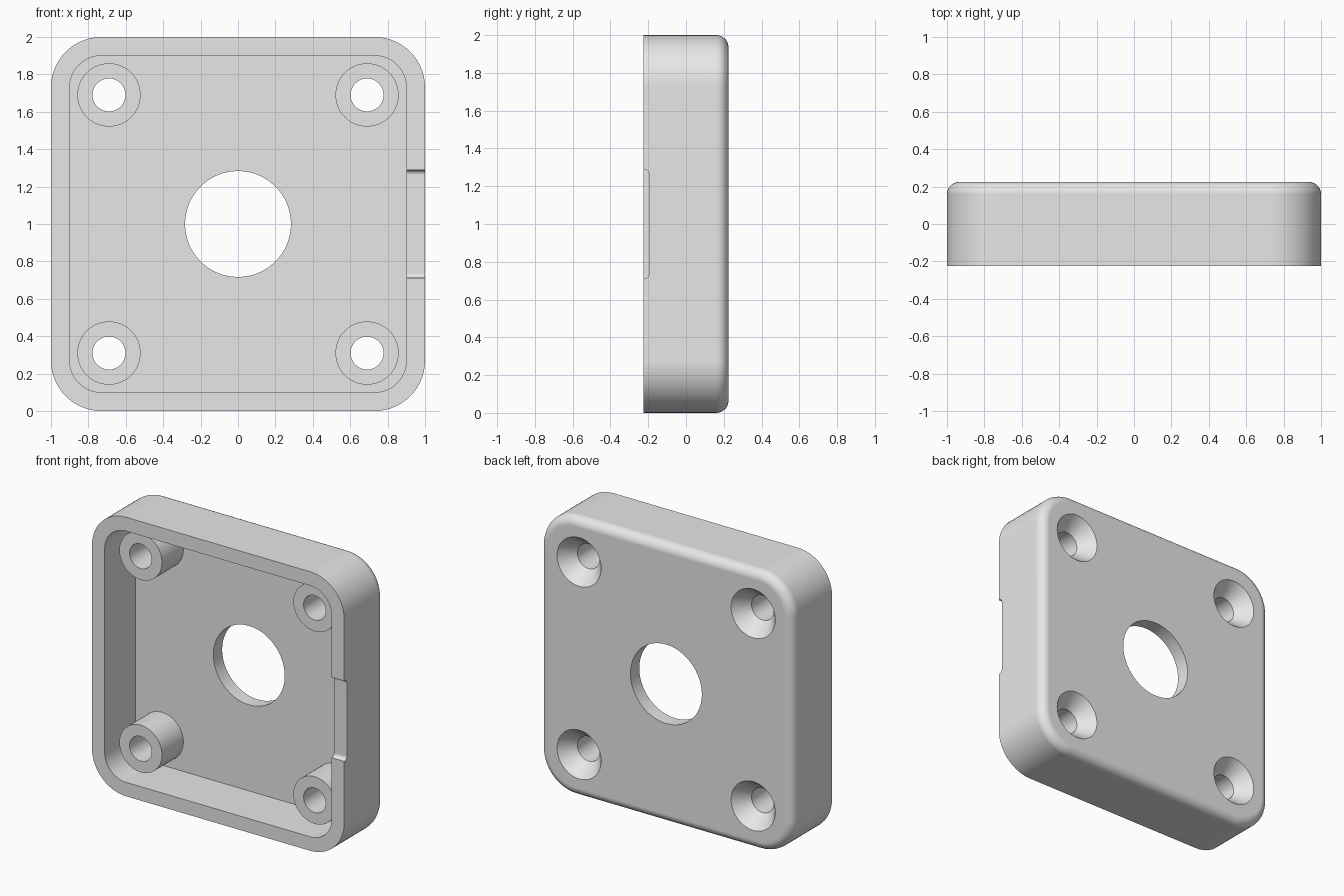
import bpy
import bmesh
from math import cos, sin, pi, radians
from mathutils import Vector

if "Cube" in bpy.data.objects:
    bpy.data.objects.remove(bpy.data.objects["Cube"])

FRONT, BACK, FLOOR = -0.225, 0.225, 0.125
MID = 1.0          # height of the centre
SCREW = 0.69       # screw offset from the centre

grey = bpy.data.materials.new("grey plastic")
grey.use_nodes = True
grey.diffuse_color = (0.8, 0.8, 0.8, 1)
grey.node_tree.nodes["Principled BSDF"].inputs["Base Color"].default_value = (0.8, 0.8, 0.8, 1)


def rounded(hu, hv, r, steps=14):
    """Outline of a rounded rectangle as (u, v) pairs."""
    pts = []
    for k, (su, sv) in enumerate([(1, 1), (-1, 1), (-1, -1), (1, -1)]):
        for i in range(steps + 1):
            a = (k + i / steps) * pi / 2
            pts.append((su * (hu - r) + r * cos(a), sv * (hv - r) + r * sin(a)))
    return pts


def circle(r, n=64):
    return [(r * cos(2 * pi * i / n), r * sin(2 * pi * i / n)) for i in range(n)]


def at_y(outline, y, x=0, z=MID):
    return [Vector((x + u, y, z + v)) for u, v in outline]


def loft(name, rings):
    """Closed solid skinned through rings of equal length."""
    bm = bmesh.new()
    loops = [[bm.verts.new(p) for p in ring] for ring in rings]
    for a, b in zip(loops, loops[1:]):
        for i in range(len(a)):
            j = (i + 1) % len(a)
            bm.faces.new((a[i], a[j], b[j], b[i]))
    bm.faces.new(loops[0])
    bm.faces.new(loops[-1])
    bmesh.ops.recalc_face_normals(bm, faces=bm.faces)
    mesh = bpy.data.meshes.new(name)
    bm.to_mesh(mesh)
    bm.free()
    mesh.materials.append(grey)
    obj = bpy.data.objects.new(name, mesh)
    bpy.context.collection.objects.link(obj)
    return obj


def combine(target, tool, operation):
    """Apply a boolean and discard the tool."""
    tool.hide_render = True
    mod = target.modifiers.new(operation, 'BOOLEAN')
    mod.operation, mod.object, mod.solver = operation, tool, 'EXACT'
    bpy.context.view_layer.objects.active = target
    bpy.ops.object.modifier_apply(modifier=mod.name)
    bpy.data.objects.remove(tool)


# Hollow shell: cavity, rim, outer wall, rounded back edge
inner = rounded(0.9, 0.9, 0.17)
rings = [at_y(inner, FLOOR), at_y(inner, FRONT), at_y(rounded(1, 1, 0.27), FRONT)]
fillet = 0.065
for i in range(9):
    a = i / 8 * pi / 2
    d = fillet * (1 - cos(a))
    rings.append(at_y(rounded(1 - d, 1 - d, 0.27 - d), BACK - fillet + fillet * sin(a)))
cover = loft("cover_shell", rings)

# Screw posts with countersunk bores
for sx in (-1, 1):
    for sz in (-1, 1):
        x, z = sx * SCREW, MID + sz * SCREW
        post = loft("screw_post", [at_y(circle(0.169), y, x, z) for y in (-0.117, 0.17)])
        combine(cover, post, 'UNION')
        bore = loft("screw_bore", [at_y(circle(r), y, x, z) for r, y in
                                   ((0.088, -0.3), (0.088, 0.118), (0.191, 0.245))])
        combine(cover, bore, 'DIFFERENCE')

# Central opening
combine(cover, loft("centre_bore", [at_y(circle(0.283, 96), y) for y in (0, 0.3)]), 'DIFFERENCE')

# Shallow notch in the left wall rim
outline = rounded(0.05, 0.288, 0.025, 8)
notch = loft("notch_cutter", [[Vector((x, -0.245 + u, MID + v)) for u, v in outline]
                              for x in (0.85, 1.1)])
combine(cover, notch, 'DIFFERENCE')

# Smooth curves, crisp edges, flat faces kept flat
bpy.ops.object.select_all(action='DESELECT')
cover.select_set(True)
bpy.context.view_layer.objects.active = cover
bpy.ops.object.shade_smooth_by_angle(angle=radians(30))
weighted = cover.modifiers.new("even_normals", 'WEIGHTED_NORMAL')
weighted.keep_sharp = True
